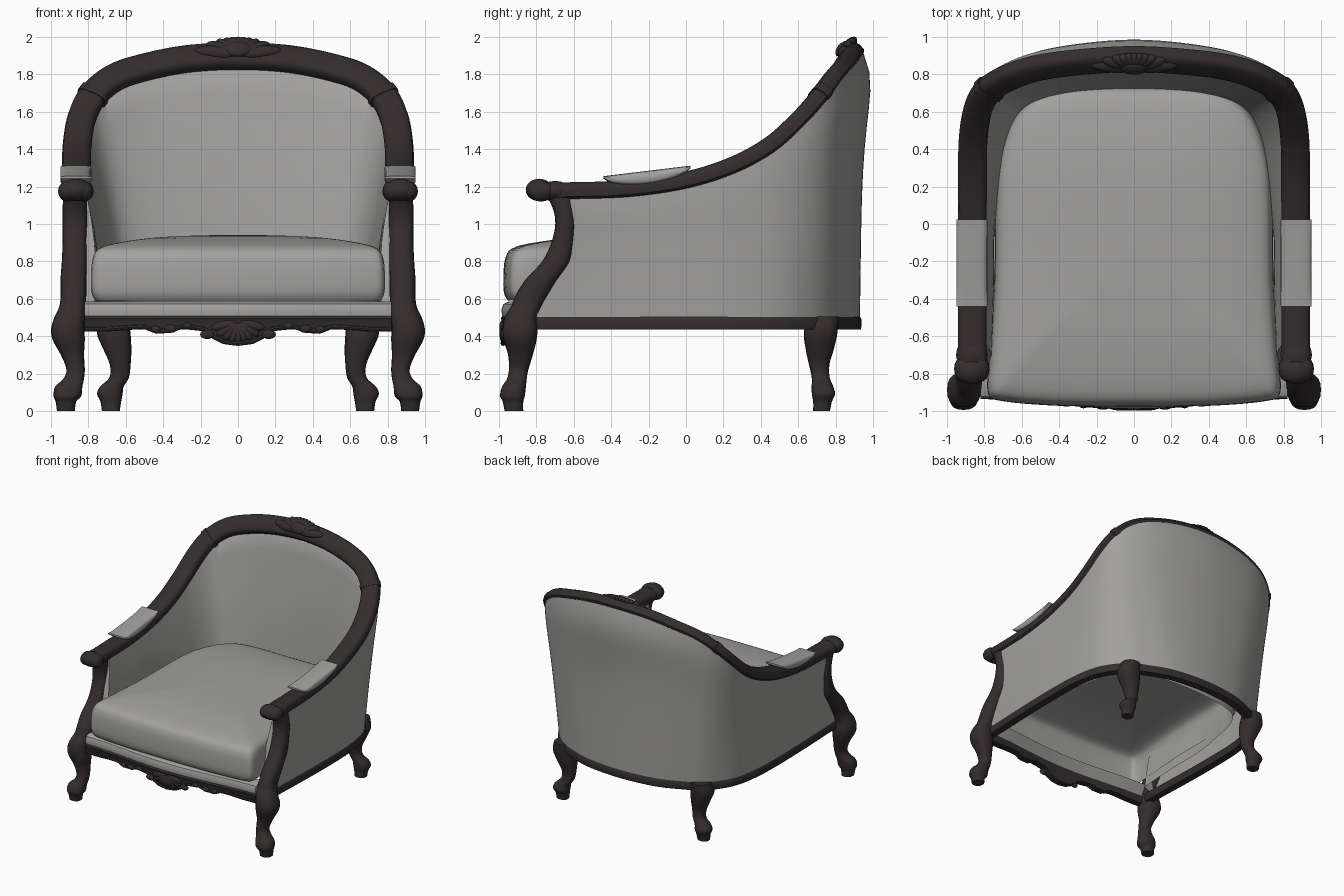
import bpy, bmesh, math
from mathutils import Vector as V, Matrix

if "Cube" in bpy.data.objects:
    bpy.data.objects.remove(bpy.data.objects["Cube"])


def material(name, col):
    m = bpy.data.materials.new(name)
    m.diffuse_color = (*col, 1)
    m.use_nodes = True
    m.node_tree.nodes["Principled BSDF"].inputs["Base Color"].default_value = m.diffuse_color
    return m


WOOD = material("dark wood", (0.035, 0.026, 0.027))
CLOTH = material("grey fabric", (0.36, 0.355, 0.345))


def finish(name, bm, mat):
    bmesh.ops.recalc_face_normals(bm, faces=bm.faces)
    me = bpy.data.meshes.new(name)
    bm.to_mesh(me)
    bm.free()
    me.materials.append(mat)
    ob = bpy.data.objects.new(name, me)
    bpy.context.collection.objects.link(ob)
    return ob


def loft(name, rings, mat, closed=True, caps=(0, -1)):
    bm = bmesh.new()
    vs = [[bm.verts.new(p) for p in r] for r in rings]
    n = len(vs[0])
    for a, b in zip(vs, vs[1:]):
        for i in range(n if closed else n - 1):
            j = (i + 1) % n
            bm.faces.new((a[i], a[j], b[j], b[i]))
    for c in caps:
        bm.faces.new(vs[c])
    return finish(name, bm, mat)


def spline(rows, k):
    """Catmull-Rom through rows of any width."""
    out = []
    last = len(rows) - 1
    for i in range(last):
        p0, p1, p2, p3 = (rows[max(0, min(last, i + d))] for d in (-1, 0, 1, 2))
        for s in range(k):
            t = s / k
            out.append([0.5 * (2 * b + (c - a) * t + (2 * a - 5 * b + 4 * c - d) * t * t
                               + (3 * b - a - 3 * c + d) * t ** 3)
                        for a, b, c, d in zip(p0, p1, p2, p3)])
    return out + [list(rows[-1])]


def ellipsoids(name, items, mat):
    """items: (centre, axis a, axis b, axis c) with axis lengths as radii."""
    bm = bmesh.new()
    for c, a, b, d in items:
        m = Matrix((a, b, d)).transposed().to_4x4()
        m.translation = c
        bmesh.ops.create_uvsphere(bm, u_segments=16, v_segments=10, radius=1, matrix=m)
    return finish(name, bm, mat)


def fan(centre, across, up, lengths, spread, width, depth):
    """Carved shell: lobes radiating from a centre."""
    nrm = across.cross(up)
    items = []
    k = len(lengths) - 1
    for i in range(-k, k + 1):
        a = spread * i / k
        d = across * math.sin(a) + up * math.cos(a)
        e = across * math.cos(a) - up * math.sin(a)
        L = lengths[abs(i)] / 2
        items.append((centre + d * L, d * L, e * width, nrm * depth))
    return items


# Plan of the frame: rail x, y, z, slope, then shell foot outside x, y and inside x, y
half = [(.865, -.80, 1.178, 0, .89, -.85, .77, -.82), (.865, -.63, 1.178, 0, .88, -.80, .77, -.78),
        (.865, -.30, 1.19, 4, .895, -.35, .75, -.35), (.865, 0, 1.235, 12, .90, 0, .75, 0),
        (.863, .25, 1.315, 22, .89, .28, .74, .22), (.86, .45, 1.425, 35, .85, .50, .71, .42),
        (.835, .61, 1.57, 45, .77, .65, .65, .57), (.775, .715, 1.69, 48, .66, .76, .57, .65),
        (.66, .785, 1.785, 49, .52, .83, .45, .70), (.50, .835, 1.84, 49, .36, .89, .30, .73),
        (.27, .865, 1.885, 49, .18, .92, .15, .745), (0, .88, 1.9, 49, 0, .93, 0, .75)]
flip = [[v * (-1 if i in (0, 4, 6) else 1) for i, v in enumerate(r)] for r in half[-2::-1]]
S = spline(half + flip, 8)
N = len(S)

# Frames along the rail: position, outward direction, upward direction
F = []
for i, r in enumerate(S):
    t = (V(S[min(N - 1, i + 1)][:3]) - V(S[max(0, i - 1)][:3])).normalized()
    a = math.radians(r[3])
    w = t.cross(V((0, -math.sin(a), math.cos(a)))).normalized()
    F.append((V(r[:3]), w, w.cross(t)))

# Top rail and arms in one moulded sweep
side = [(.055, -.045), (.072, -.032), (.077, 0), (.070, .028), (.057, .038), (.035, .045)]
section = side + [(-u, v) for u, v in reversed(side)]


def sweep(name, frames, sec, mat, k=1.0):
    return loft(name, [[p + w * u * k + n * v * k for u, v in sec] for p, w, n in frames], mat)


sweep("top_rail", F, section, WOOD)
for c in (56, N - 57):
    sweep("rail_collar", F[c - 1:c + 2], section, WOOD, 1.1)

# Upholstered shell: outside face, top under the rail, inside face
rings = []
for (p, w, n), r in list(zip(F, S))[8:N - 8]:
    bo, bi = V((r[4], r[5], .49)), V((r[6], r[7], .53))
    d = V((bo.x - bi.x, bo.y - bi.y, 0)).normalized()
    bi -= d * .045 * min(1, max(0, r[5] + .1) * 2)
    to, ti = p + w * .056 - n * .042, p - w * .06 - n * .035
    rear = max(0, math.sin(math.radians(r[3])) / .755) ** 2
    bulge = .004 + .036 * rear * max(0, 1 - (r[0] / .85) ** 2)
    ring = [bo.lerp(to, t / 14) + d * bulge * math.sin(math.pi * (t / 14) ** 5) for t in range(15)]
    ring += [ti.lerp(bi, t / 10) - d * .025 * math.sin(math.pi * t / 10) for t in range(11)]
    rings.append(ring)
loft("upholstered_shell", rings, CLOTH, closed=False)

# Curved base rail
rings = []
for r in S[4:N - 4]:
    b = V((r[4], r[5], 0))
    d = V((r[4] - r[6], r[5] - r[7], 0)).normalized()
    rings.append([b + d * u + V((0, 0, z)) for u, z in
                  ((.004, .435), (.008, .45), (.008, .49), (.0, .505), (-.06, .505), (-.06, .435))])
loft("base_rail", rings, WOOD)

# Seat cushion, hollow below: outline scaled through rising rings
out = [(0, -.975), (.4, -.97), (.7, -.945), (.78, -.90), (.77, -.7), (.745, -.3), (.74, .1),
       (.72, .35), (.64, .57), (.5, .70), (.3, .735), (0, .735)]
outline = spline(out + [(-x, y) for x, y in out[-2::-1]], 4)[:-1]
levels = spline([(.975, .592), (1, .64), (1, .76), (.985, .83), (.95, .868), (.85, .895),
                 (.6, .925), (.3, .938), (.03, .941)], 3)
loft("seat_cushion", [[(x * s, (y + .1) * s - .1, z) for x, y in outline] for s, z in levels],
     CLOTH, caps=(-1,))


def front_y(x):
    return -.925 - .055 * math.cos(math.pi * x / 1.7) ** 2


# Fabric border under the cushion
xs = [-.82 + 1.64 * i / 60 for i in range(61)]
loft("seat_border", [[(x, front_y(x) + a, z) for a, z in
                      ((.0, .50), (-.008, .54), (.004, .572), (.03, .585), (.10, .585), (.05, .50))]
                     for x in xs], CLOTH)

# Carved front apron with wavy lower edge and bead
low = [(0, .355), (.08, .365), (.14, .395), (.17, .432), (.24, .44), (.30, .445), (.36, .425),
       (.44, .42), (.50, .445), (.60, .44), (.70, .432), (.83, .432)]


def low_z(x):
    x = abs(x)
    for (a, za), (b, zb) in zip(low, low[1:]):
        if x <= b:
            return za + (zb - za) * (x - a) / (b - a)
    return low[-1][1]


loft("front_apron", [[(x, front_y(x) + a, z) for a, z in
                      ((.0, low_z(x)), (-.004, .48), (-.01, .495), (.0, .512), (.05, .512), (.05, low_z(x)))]
                     for x in xs], WOOD)
circle = [(math.cos(k * math.pi / 4), math.sin(k * math.pi / 4)) for k in range(8)]
loft("apron_bead", [[(x, front_y(x) + .002 + .013 * c, low_z(x) + .006 + .013 * s) for c, s in circle]
                    for x in xs], WOOD)
X = V((1, 0, 0))
items = fan(V((0, -.972, .475)), X, V((0, 0, -1)), [.122, .122, .125, .135, .15], 1.35, .028, .025)
for s in (1, -1):
    for x, z, r in ((.165, .41, .025), (.36, .44, .022), (.27, .455, .018), (.44, .437, .018)):
        items.append((V((s * x, front_y(x), z)), X * r * 1.5, V((0, .018, 0)), V((0, 0, r))))
ellipsoids("apron_carving", items, WOOD)

# Crest carving on top of the rail
p, w, n = F[N // 2]
items = fan(p - w * .025 + n * .042, X, w, [.118, .122, .13, .15, .185, .235], 1.45, .036, .03)
items.append((p + n * .055, X * .08, w * .05, n * .03))
ellipsoids("crest_carving", items, WOOD)

# Legs as stacked ovals: z, centre x, centre y, radius x, radius y
front = [(0, .92, -.92, .048, .05), (.05, .92, -.925, .055, .055), (.08, .912, -.928, .074, .066),
         (.13, .905, -.92, .073, .064), (.17, .88, -.905, .056, .053), (.22, .868, -.895, .049, .052),
         (.30, .885, -.885, .062, .066), (.38, .905, -.887, .086, .088), (.44, .91, -.887, .089, .093),
         (.50, .90, -.885, .082, .085), (.56, .885, -.855, .07, .08), (.62, .88, -.825, .069, .085),
         (.70, .88, -.775, .069, .085), (.80, .875, -.695, .067, .074), (.90, .872, -.66, .066, .06),
         (1.0, .872, -.645, .066, .054), (1.08, .872, -.655, .066, .056), (1.15, .87, -.675, .064, .07)]
back = [(0, .68, .725, .048, .045), (.05, .68, .73, .055, .05), (.09, .685, .735, .068, .062),
        (.13, .675, .73, .063, .058), (.18, .635, .72, .052, .048), (.25, .63, .712, .056, .055),
        (.33, .645, .715, .075, .075), (.42, .665, .72, .09, .09), (.505, .66, .735, .075, .08)]
oval = [(math.cos(k * math.pi / 10), math.sin(k * math.pi / 10)) for k in range(20)]
for s in (1, -1):
    for name, rows in (("front_leg_and_post", front), ("back_leg", back)):
        loft(name, [[(s * (cx + rx * math.copysign(abs(c) ** .8, c)), cy + ry * math.copysign(abs(q) ** .8, q), z)
                     for c, q in oval] for z, cx, cy, rx, ry in spline(rows, 4)], WOOD)

    # Rounded knuckle at the arm end
    ellipsoids("arm_knuckle", [(V((s * (.867 + dx), y, z)), X * rx, V((0, ry, 0)), V((0, 0, rz)))
                               for dx, y, z, rx, ry, rz in
                               ((0, -.785, 1.182, .085, .072, .06), (.045, -.775, 1.175, .05, .07, .055),
                                (-.045, -.775, 1.175, .05, .07, .055), (0, -.70, 1.175, .085, .09, .055))], WOOD)

    # Padded arm rest, lens shaped from the side
    rings = []
    for i in range(21):
        t = i / 20
        top = 1.256 + .056 * t
        h = .014 + .06 * math.sin(math.pi * t) ** .6
        rings.append([(s * (.867 + .083 * math.copysign(abs(c) ** .5, c)), -.44 + .465 * t,
                       top - h / 2 + h / 2 * math.copysign(abs(q) ** .6, q)) for c, q in oval])
    loft("arm_pad", rings, CLOTH)

# Smooth shading with sharp edges kept
for ob in bpy.context.collection.objects:
    ob.select_set(True)
    bpy.context.view_layer.objects.active = ob
bpy.ops.object.shade_smooth_by_angle(angle=math.radians(40))
